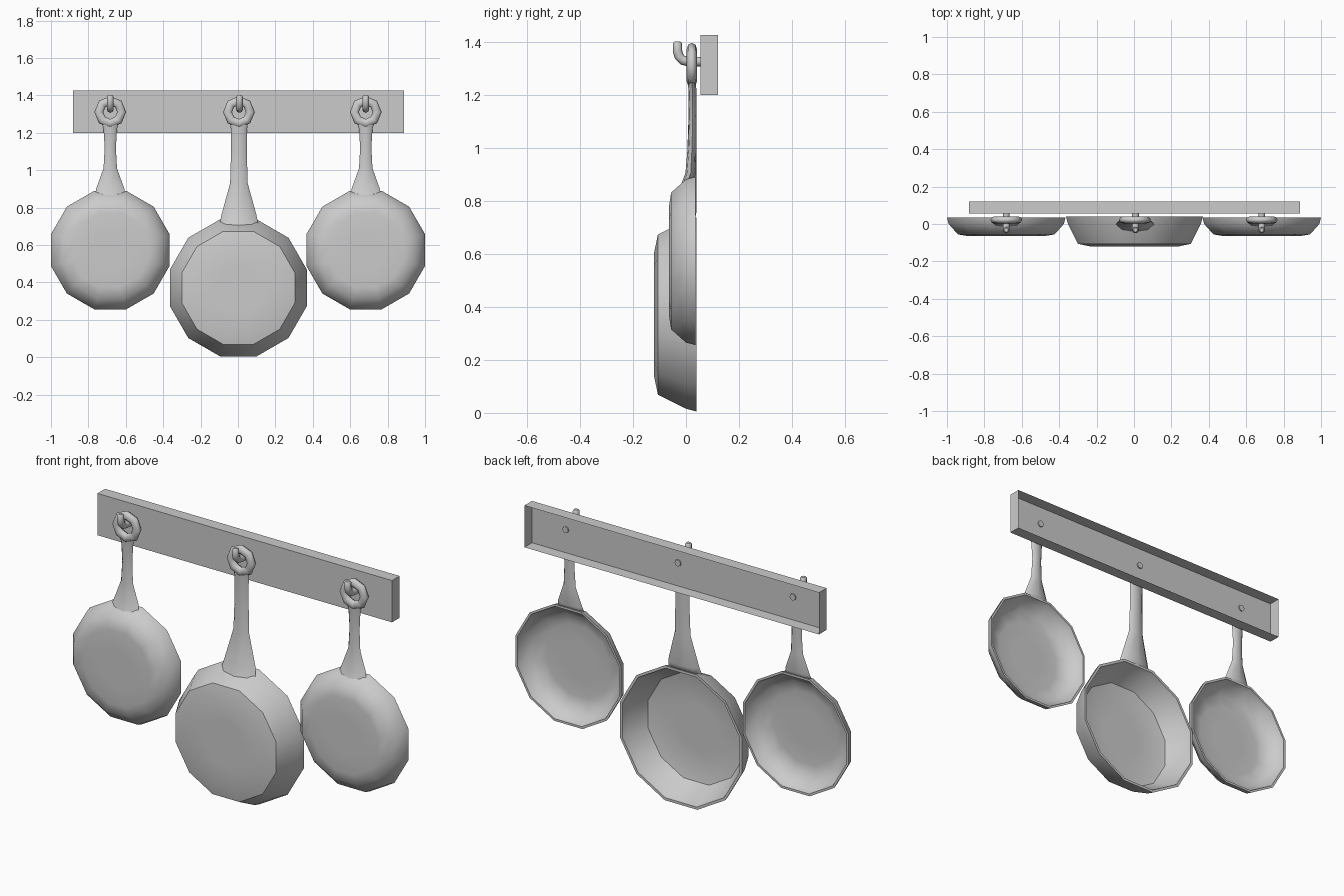
import bpy, bmesh
from math import sin, cos, pi, radians
from mathutils import Vector

if "Cube" in bpy.data.objects:
    bpy.data.objects.remove(bpy.data.objects["Cube"])


def loft(name, rings, angle=45):
    """Skin a list of equal-size point rings and cap both ends."""
    bm = bmesh.new()
    rows = [[bm.verts.new(p) for p in r] for r in rings]
    n = len(rows[0])
    for a, b in zip(rows, rows[1:]):
        for i in range(n):
            j = (i + 1) % n
            bm.faces.new((a[i], a[j], b[j], b[i]))
    bm.faces.new(rows[0][::-1])
    bm.faces.new(rows[-1])
    bmesh.ops.recalc_face_normals(bm, faces=bm.faces)
    me = bpy.data.meshes.new(name)
    bm.to_mesh(me)
    bm.free()
    ob = bpy.data.objects.new(name, me)
    bpy.context.collection.objects.link(ob)
    smooth(ob, angle)
    return ob


def smooth(ob, angle):
    bpy.ops.object.select_all(action='DESELECT')
    ob.select_set(True)
    bpy.context.view_layer.objects.active = ob
    bpy.ops.object.shade_smooth_by_angle(angle=radians(angle))


def pan_body(name, x, z, profile):
    # twelve-sided dish turned about y; profile = (flat radius, y)
    rings = []
    for apo, y in profile:
        r = apo / cos(pi / 12)
        rings.append([(x + r * cos(pi / 12 + k * pi / 6), y,
                       z + r * sin(pi / 12 + k * pi / 6)) for k in range(12)])
    loft(name, rings)


def handle(name, x, stations):
    # eight-sided sections: (z, half width, y centre, half depth, shear)
    rings = []
    for z, hw, yc, hd, s in stations:
        rings.append([(x + hw * cos(k * pi / 4), yc + hd * sin(k * pi / 4),
                       z + s * hd * sin(k * pi / 4)) for k in range(8)])
    loft(name, rings, 60)
    # hanging eye at the top of the handle
    bpy.ops.mesh.primitive_torus_add(major_segments=8, minor_segments=8,
                                     major_radius=0.061, minor_radius=0.024,
                                     location=(x, 0.022, 1.311),
                                     rotation=(pi / 2, 0, 0))
    eye = bpy.context.object
    eye.name = name + "_eye"
    eye.scale.z = 0.8
    smooth(eye, 60)


def hook(name, x):
    # bent round rod in the yz plane
    path = [(0.061, 1.325), (0.01, 1.325), (-0.012, 1.33), (-0.026, 1.344),
            (-0.032, 1.365), (-0.032, 1.394), (-0.032, 1.401)]
    rad = [0.018] * 5 + [0.017, 0.011]
    rings = []
    for i, (y, z) in enumerate(path):
        a, b = path[max(i - 1, 0)], path[min(i + 1, len(path) - 1)]
        t = Vector((0, b[0] - a[0], b[1] - a[1])).normalized()
        side = Vector((1, 0, 0))
        up = t.cross(side)
        rings.append([Vector((x, y, z)) + rad[i] * (side * cos(k * pi / 4) + up * sin(k * pi / 4))
                      for k in range(8)])
    loft(name, rings, 50)


# Wall board: shallow box, open at the back
bpy.ops.mesh.primitive_cube_add(size=1, location=(0.002, 0.0875, 1.312))
board = bpy.context.object
board.name = "wall_board"
board.scale = (1.77, 0.065, 0.227)
bm = bmesh.new()
bm.from_mesh(board.data)
bmesh.ops.delete(bm, geom=[f for f in bm.faces if f.normal.y > 0.9], context='FACES_ONLY')
bm.to_mesh(board.data)
bm.free()

# Two small pans, outside skin then inside skin
small = [(0.1, -0.065), (0.2, -0.065), (0.258, -0.056), (0.308, 0), (0.317, 0.035),
         (0.305, 0.035), (0.295, 0.004), (0.245, -0.042), (0.19, -0.05), (0.1, -0.05)]
small_handle = [(0.87, 0.082, 0.005, 0.028, 0.7), (0.905, 0.074, 0.018, 0.02, 0),
                (1.01, 0.036, 0.023, 0.016, 0), (1.12, 0.03, 0.025, 0.014, 0),
                (1.22, 0.036, 0.024, 0.015, 0), (1.25, 0.045, 0.022, 0.015, 0)]
for side, x in (("left", -0.683), ("right", 0.683)):
    pan_body(side + "_pan", x, 0.573, small)
    handle(side + "_handle", x, small_handle)
    hook(side + "_hook", x)

# Large middle pan
large = [(0.12, -0.12), (0.235, -0.12), (0.302, -0.106), (0.355, 0), (0.366, 0.04),
         (0.352, 0.04), (0.34, 0.002), (0.288, -0.09), (0.225, -0.103), (0.12, -0.103)]
pan_body("middle_pan", 0.002, 0.371, large)
handle("middle_handle", 0.005,
       [(0.715, 0.102, -0.005, 0.04, 0.5), (0.76, 0.094, 0.01, 0.03, 0),
        (0.93, 0.047, 0.021, 0.018, 0), (1.1, 0.042, 0.024, 0.015, 0),
        (1.22, 0.043, 0.024, 0.015, 0), (1.25, 0.048, 0.022, 0.015, 0)])
hook("middle_hook", 0.008)
